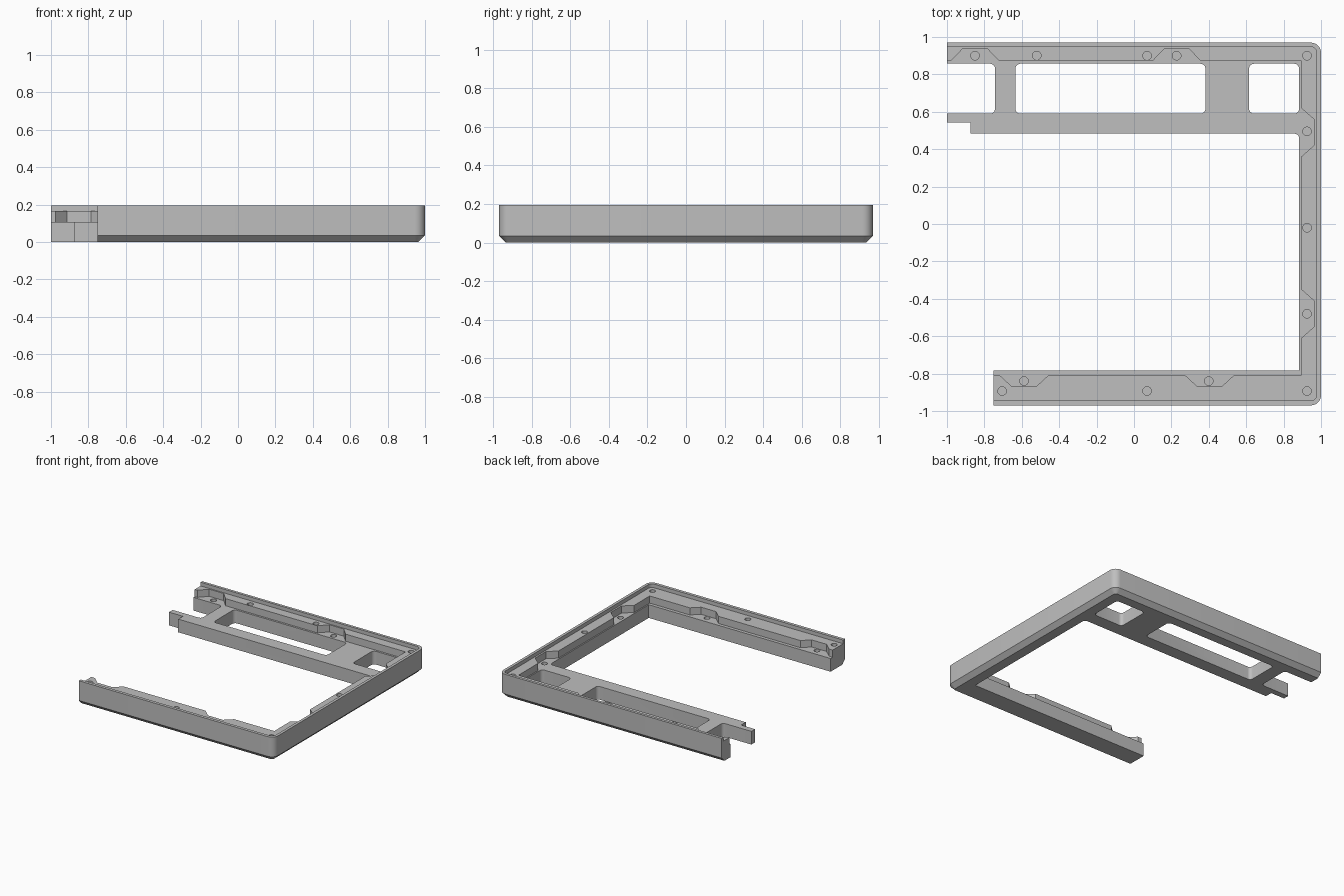
import bpy, bmesh, math
from mathutils import Vector

if "Cube" in bpy.data.objects:
    bpy.data.objects.remove(bpy.data.objects["Cube"])

TOP, LEDGE, SHELF = 0.195, 0.165, 0.107
FAR = 1.2   # how far cutters run past the open left side
ABOVE = 0.4

grey = bpy.data.materials.new("plain_grey")
grey.use_nodes = True
color = (0.52, 0.52, 0.52, 1)
grey.diffuse_color = color
grey.node_tree.nodes["Principled BSDF"].inputs["Base Color"].default_value = color


def rounded(points, seg=6):
    """Outline from (x, y) or (x, y, radius) corners."""
    out = []
    for i, p in enumerate(points):
        c = Vector(p[:2])
        if len(p) == 2:
            out.append(c)
            continue
        r = p[2]
        a = (Vector(points[i - 1][:2]) - c).normalized()
        b = (Vector(points[(i + 1) % len(points)][:2]) - c).normalized()
        center = c + (a + b) * r        # all rounded corners are square
        for k in range(seg + 1):
            t = k / seg * math.pi / 2
            out.append(center - b * r * math.cos(t) - a * r * math.sin(t))
    return out


def loft(bm, layers):
    """Closed solid through a stack of (outline, z) layers."""
    rings = [[bm.verts.new((p.x, p.y, z)) for p in outline] for outline, z in layers]
    n = len(rings[0])
    for lo, hi in zip(rings, rings[1:]):
        for i in range(n):
            j = (i + 1) % n
            bm.faces.new((lo[i], lo[j], hi[j], hi[i]))
    bm.faces.new(rings[0][::-1])
    bm.faces.new(rings[-1])


def make_object(name, bm):
    bmesh.ops.recalc_face_normals(bm, faces=bm.faces)
    mesh = bpy.data.meshes.new(name)
    bm.to_mesh(mesh)
    bm.free()
    mesh.materials.append(grey)
    obj = bpy.data.objects.new(name, mesh)
    bpy.context.collection.objects.link(obj)
    return obj


def cut(target, bm):
    cutter = make_object("cutter", bm)
    cutter.hide_render = True
    mod = target.modifiers.new("cut", "BOOLEAN")
    mod.operation, mod.solver, mod.object = "DIFFERENCE", "EXACT", cutter
    bpy.context.view_layer.objects.active = target
    bpy.ops.object.modifier_apply(modifier=mod.name)
    bpy.data.objects.remove(cutter)


def cut_prisms(target, outlines, bottom):
    bm = bmesh.new()
    for outline in outlines:
        loft(bm, [(rounded(outline), bottom), (rounded(outline), ABOVE)])
    cut(target, bm)


def box(x0, x1, y0, y1, r):
    return [(x0, y0, r), (x1, y0, r), (x1, y1, r), (x0, y1, r)]


def slab(right, half, r):
    return rounded([(-1, -half), (right, -half, r), (right, half, r), (-1, half)])


# Outer block with rounded right corners and a chamfered underside
bm = bmesh.new()
loft(bm, [(slab(0.965, 0.935, 0.02), 0),
          (slab(1, 0.97, 0.055), 0.035),
          (slab(1, 0.97, 0.055), TOP)])
frame = make_object("case_frame", bm)

# Shallow recess inside the thin rim
cut_prisms(frame, [[(-FAR, -0.945), (0.977, -0.945, 0.032),
                    (0.977, 0.948, 0.032), (-FAR, 0.948)]], LEDGE)


# Deeper recess with trapezoid notches running into the ledge
def notch(center, half, base, deep):
    """(along, across) points of one notch; a negative half reverses it."""
    slope = math.copysign(0.062, half)
    return [(center - half - slope, base), (center - half, deep),
            (center + half, deep), (center + half + slope, base)]


front = [(-FAR, -0.81)]
for c in (-0.588, 0.404):
    front += notch(c, 0.067, -0.81, -0.867)
side = [(0.893, -0.81)]
for c in (-0.48, 0.49):
    side += [(x, y) for y, x in notch(c, 0.069, 0.893, 0.963)]
back = [(0.893, 0.873)]
for c in (0.228, -0.85):
    back += notch(c, -0.065, 0.873, 0.938)
cut_prisms(frame, [front + side + back + [(-FAR, 0.873)]], SHELF)

# Large opening, two windows and the open slot at the left end
opening = [(-FAR, 0.543), (-0.875, 0.543), (-0.875, 0.483), (0.883, 0.483, 0.025),
           (0.883, -0.783), (-0.75, -0.783), (-0.75, -FAR), (-FAR, -FAR)]
slot = [(-FAR, 0.59), (-0.743, 0.59, 0.027), (-0.743, 0.857, 0.027), (-FAR, 0.857)]
cut_prisms(frame, [opening, slot, box(-0.634, 0.382, 0.59, 0.857, 0.027),
                   box(0.615, 0.883, 0.59, 0.857, 0.027)], -0.2)

# Blind screw holes in the ledge and in the notches
ledge_holes = [(-0.52, 0.9), (0.07, 0.9), (0.925, 0.9), (0.925, -0.02),
               (0.925, -0.893), (0.07, -0.893), (-0.705, -0.893)]
notch_holes = [(-0.85, 0.9), (0.228, 0.9), (0.925, 0.495), (0.925, -0.48),
               (-0.588, -0.84), (0.4, -0.84)]
for holes, floor in ((ledge_holes, 0.09), (notch_holes, 0.05)):
    bm = bmesh.new()
    for x, y in holes:
        ring = [Vector((x + 0.023 * math.cos(a * math.tau / 20),
                        y + 0.023 * math.sin(a * math.tau / 20))) for a in range(20)]
        loft(bm, [(ring, floor), (ring, ABOVE)])
    cut(frame, bm)

# Smooth the rounded corners, keep the hard edges
bpy.ops.object.select_all(action="DESELECT")
frame.select_set(True)
bpy.context.view_layer.objects.active = frame
bpy.ops.object.shade_smooth_by_angle(angle=math.radians(30))
